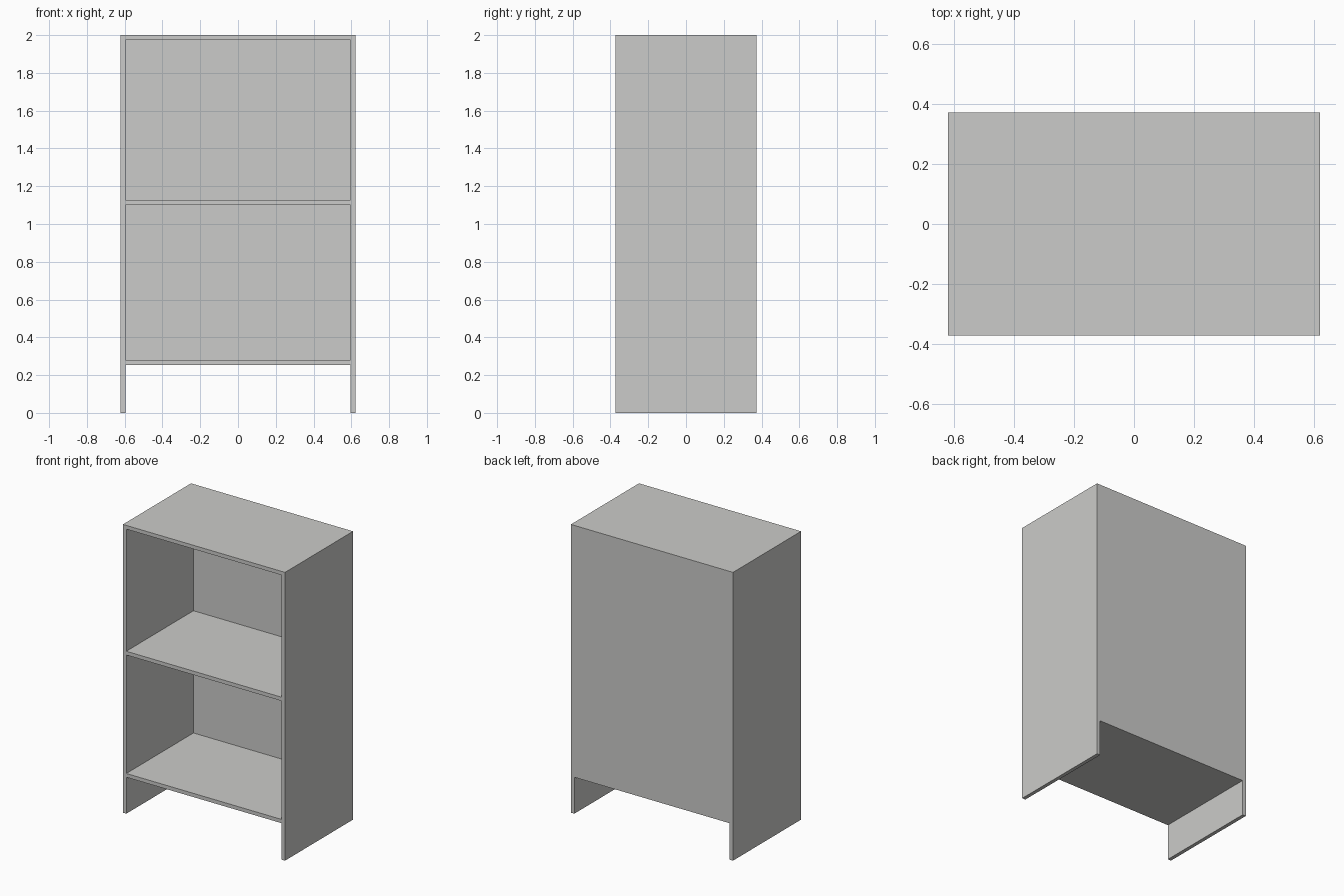
import bpy

# Remove the default cube
cube = bpy.data.objects.get("Cube")
if cube:
    bpy.data.objects.remove(cube, do_unlink=True)

# Overall sizes
HALF_W, HALF_D, HEIGHT = 0.622, 0.373, 2.0
BOARD = 0.026
BACK = 0.01
INNER = HALF_W - BOARD
BASE_Z = 0.253
MIDDLE_Z = 1.101

# Single board colour
grey = bpy.data.materials.new("light grey")
grey.use_nodes = True
colour = (0.6, 0.6, 0.585, 1)
grey.diffuse_color = colour
grey.node_tree.nodes["Principled BSDF"].inputs["Base Color"].default_value = colour


def board(name, low, high):
    """Flat box spanning two opposite corners."""
    centre = [(a + b) / 2 for a, b in zip(low, high)]
    bpy.ops.mesh.primitive_cube_add(size=1, location=centre)
    obj = bpy.context.object
    obj.name = obj.data.name = name
    obj.scale = [b - a for a, b in zip(low, high)]
    bpy.ops.object.transform_apply(location=False, rotation=False, scale=True)
    obj.data.materials.append(grey)
    return obj


# Side panels run down to the floor and act as legs
board("left_side", (INNER, -HALF_D, 0), (HALF_W, HALF_D, HEIGHT))
board("right_side", (-HALF_W, -HALF_D, 0), (-INNER, HALF_D, HEIGHT))

# Horizontal boards between the sides
for name, z in (("bottom_shelf", BASE_Z), ("middle_shelf", MIDDLE_Z),
                ("top_board", HEIGHT - BOARD)):
    board(name, (-INNER, -HALF_D, z), (INNER, HALF_D - BACK, z + BOARD))

# Thin back panel closing the case
board("back_panel", (-INNER, HALF_D - BACK, BASE_Z), (INNER, HALF_D, HEIGHT))
